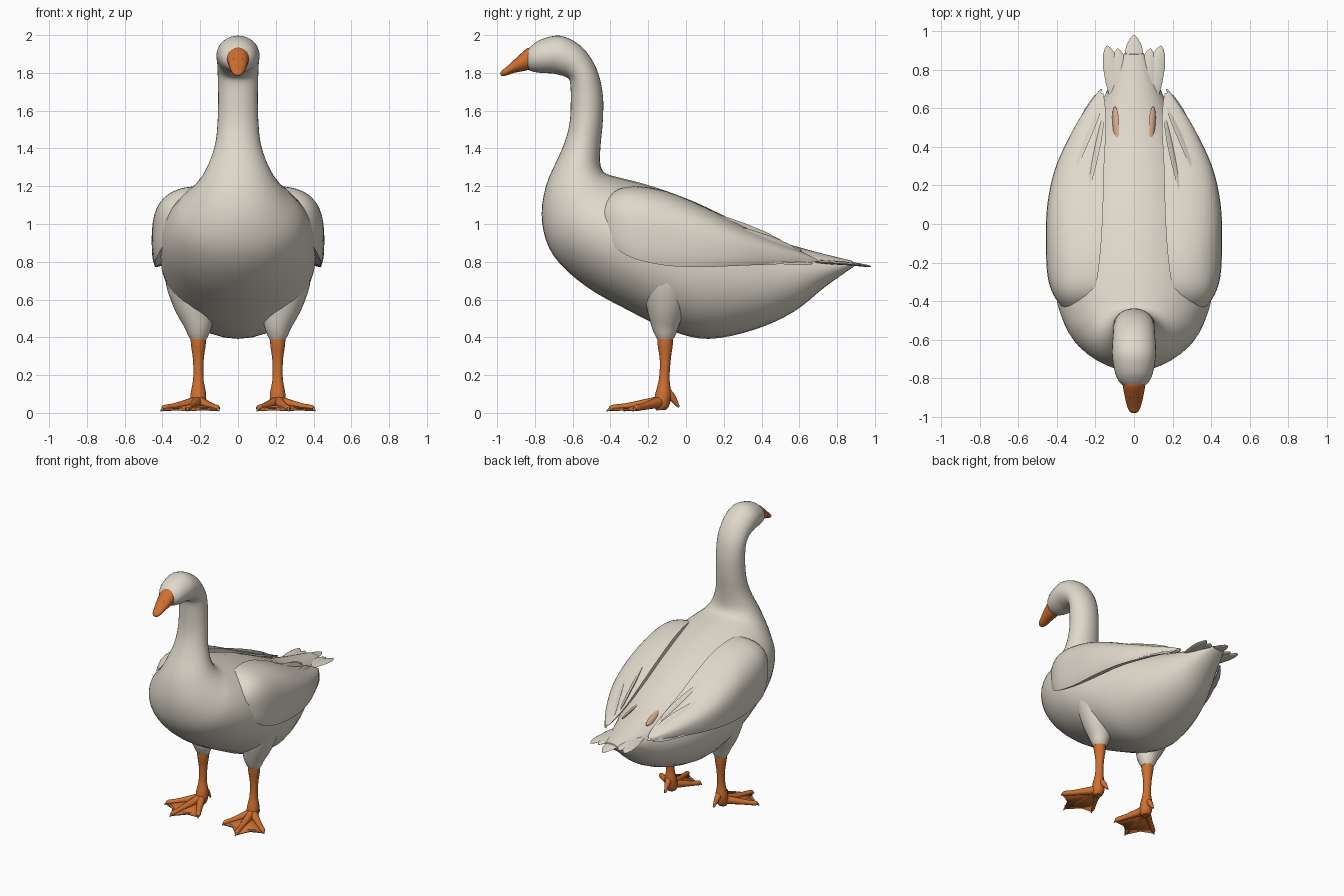
import bpy, bmesh, math
from mathutils import Vector

if "Cube" in bpy.data.objects:
    bpy.data.objects.remove(bpy.data.objects["Cube"])


def material(name, rgb):
    m = bpy.data.materials.new(name)
    m.diffuse_color = (*rgb, 1)
    m.use_nodes = True
    m.node_tree.nodes["Principled BSDF"].inputs["Base Color"].default_value = m.diffuse_color
    return m


PLUMAGE = material("cream plumage", (0.74, 0.69, 0.60))
ORANGE = material("orange skin", (0.62, 0.16, 0.03))
TAN = material("tan down", (0.66, 0.40, 0.25))
CLAW = material("grey tan claw", (0.36, 0.24, 0.16))
NOSTRIL = material("dark red brown", (0.22, 0.05, 0.015))


def make(name, verts, faces, mat, mirror=False, thick=0):
    me = bpy.data.meshes.new(name)
    me.from_pydata([tuple(v) for v in verts], [], faces)
    me.materials.append(mat)
    ob = bpy.data.objects.new(name, me)
    bpy.context.collection.objects.link(ob)
    # make the normals point outward
    bm = bmesh.new()
    bm.from_mesh(me)
    bmesh.ops.recalc_face_normals(bm, faces=bm.faces)
    bm.to_mesh(me)
    bm.free()
    for p in me.polygons:
        p.use_smooth = True
    me.set_sharp_from_angle(angle=math.radians(50))
    if thick:
        mod = ob.modifiers.new("thickness", 'SOLIDIFY')
        mod.thickness, mod.offset = thick, 0
    if mirror:
        mod = ob.modifiers.new("mirror", 'MIRROR')
        mod.use_mirror_merge = False
    return ob


def spline(rows, n=4):
    """Smooth in-between rows (Catmull-Rom)."""
    out, last = [], len(rows) - 1
    for i in range(last):
        quad = list(zip(rows[max(i - 1, 0)], rows[i], rows[i + 1], rows[min(i + 2, last)]))
        for k in range(n):
            t = k / n
            out.append([0.5 * (2 * b + (c - a) * t + (2 * a - 5 * b + 4 * c - d) * t * t
                               + (3 * b - a - 3 * c + d) * t ** 3) for a, b, c, d in quad])
    return out + [list(rows[-1])]


def loft(name, rings, mat, mirror=False):
    n = len(rings[0])
    verts = [v for r in rings for v in r]
    faces = [(i * n + j, i * n + (j + 1) % n, (i + 1) * n + (j + 1) % n, (i + 1) * n + j)
             for i in range(len(rings) - 1) for j in range(n)]
    faces += [tuple(reversed(range(n))), tuple(range(len(verts) - n, len(verts)))]
    return make(name, verts, faces, mat, mirror)


def profile_loft(name, rows, mat, n=32):
    """Rows: top y, top z, bottom y, bottom z, half width."""
    rings = []
    for ty, tz, by, bz, w in spline(rows):
        ring = []
        for k in range(n):
            a = 2 * math.pi * k / n
            s = 0.5 + 0.5 * math.sin(a)
            ring.append((w * math.cos(a), by + (ty - by) * s, bz + (tz - bz) * s))
        rings.append(ring)
    return loft(name, rings, mat)


def limb(name, rows, mat, n=14):
    """Mirrored round limb. Rows: x, y, z, radius."""
    rows = spline(rows)
    pts = [Vector(r[:3]) for r in rows]
    rings = []
    for i, p in enumerate(pts):
        d = (pts[min(i + 1, len(pts) - 1)] - pts[max(i - 1, 0)]).normalized()
        u = d.cross(Vector((1, 0, 0))).normalized()
        v = d.cross(u)
        rings.append([p + rows[i][3] * (math.cos(a) * u + math.sin(a) * v)
                      for a in (2 * math.pi * k / n for k in range(n))])
    return loft(name, rings, mat, True)


def feather(name, root, tip, width, up, bow=0.0, mirror=True, mat=PLUMAGE, thick=.01):
    root, tip, up = Vector(root), Vector(tip), Vector(up).normalized()
    side = (tip - root).cross(up).normalized()
    rings = []
    for t, w in ((0, .5), (.2, .85), (.45, 1), (.7, .95), (.87, .7), (.96, .35), (1, .06)):
        c = root.lerp(tip, t) + up * bow * math.sin(math.pi * t)
        rings.append([c + side * w * width * math.cos(a) + up * thick * (0.3 + 0.7 * w) * math.sin(a)
                      for a in (math.pi * k / 4 for k in range(8))])
    return loft(name, rings, mat, mirror)


# Body, neck and head in one sweep from tail to face
profile_loft("body_neck_head", [
    (.88, .805, .89, .775, .05), (.66, .86, .74, .67, .135), (.45, .925, .57, .535, .225),
    (.25, 1.02, .36, .44, .31), (.05, 1.115, .12, .392, .375), (-.12, 1.18, -.08, .435, .405),
    (-.25, 1.22, -.3, .54, .415), (-.35, 1.245, -.53, .67, .39), (-.42, 1.265, -.70, .83, .33),
    (-.445, 1.29, -.762, 1.01, .25), (-.455, 1.335, -.742, 1.2, .178),
    (-.452, 1.42, -.655, 1.4, .124), (-.44, 1.55, -.617, 1.53, .108),
    (-.44, 1.68, -.61, 1.67, .105), (-.465, 1.8, -.615, 1.755, .107),
    (-.515, 1.895, -.64, 1.78, .109), (-.58, 1.96, -.675, 1.79, .113),
    (-.67, 1.997, -.71, 1.797, .113), (-.76, 1.98, -.77, 1.8, .1),
    (-.81, 1.95, -.82, 1.81, .08), (-.845, 1.915, -.85, 1.83, .045)], PLUMAGE)

# Beak with nostrils
profile_loft("beak", [
    (-.80, 1.935, -.80, 1.825, .06), (-.84, 1.93, -.85, 1.812, .057),
    (-.90, 1.878, -.91, 1.80, .046), (-.95, 1.832, -.95, 1.787, .034),
    (-.972, 1.815, -.972, 1.783, .023), (-.981, 1.803, -.981, 1.788, .008)], ORANGE, 20)
feather("nostril", (.022, -.878, 1.888), (.019, -.915, 1.856), .006, (.5, -.6, .6), 0, True, NOSTRIL, .004)

# Folded wings: curved shells. Rows: y, inner top x and z, outer x, bottom z
wing = []
for y, ax, az, bx, bz in spline([
        (-.47, .25, 1.06, .33, .96), (-.39, .215, 1.165, .405, .88), (-.28, .19, 1.2, .447, .81),
        (-.1, .17, 1.172, .457, .77), (.1, .16, 1.09, .45, .765), (.3, .155, .99, .405, .775),
        (.5, .145, .90, .31, .785), (.62, .15, .85, .235, .79), (.68, .16, .82, .19, .80)]):
    mid, arc = bz + .35 * (az - bz), []
    for k in range(15):
        t = math.radians(112) * k / 14
        c = math.cos(t)
        arc.append((math.sin(t) ** .8, math.copysign(abs(c) ** .7, c)))
    ring = [(ax + (bx - ax) * s, y, mid + (az - mid) * c) for s, c in arc]
    ring += [(ax + .8 * (bx - ax) * s, y, mid + .8 * (az - mid) * c) for s, c in reversed(arc)]
    wing.append(ring)
loft("wing", wing, PLUMAGE, True)

# Flight feathers lying over the wings
for root, tip, w, bow in (((.43, .06, .81), (.2, .67, .79), .035, .035),
                          ((.43, .10, .90), (.17, .70, .805), .045, .03),
                          ((.39, .10, .99), (.17, .62, .84), .05, .02),
                          ((.27, .1, 1.05), (.165, .55, .872), .045, .0)):
    feather("flight_feather", root, tip, w, (.75, 0, .6), bow)

# Tan down showing beside the rump
feather("rump_down", (.09, .44, .905), (.10, .61, .86), .022, (.6, 0, .8), 0, True, TAN)

# Tail fan
feather("middle_tail_feather", (0, .6, .83), (0, .98, .775), .055, (0, 0, 1), 0, False)
feather("inner_tail_feather", (.05, .6, .82), (.085, .91, .785), .045, (0, 0, 1))
feather("outer_tail_feather", (.07, .58, .81), (.14, .925, .785), .045, (0, 0, 1))

# Feathered thighs
limb("thigh", [(.26, -.10, .84, .10), (.255, -.10, .72, .13), (.235, -.105, .59, .112),
               (.213, -.11, .48, .08), (.21, -.11, .42, .058), (.21, -.11, .39, .042)], PLUMAGE, 20)

# Legs, toes, claws and webs
limb("leg", [(.21, -.11, .44, .04), (.21, -.11, .37, .041), (.21, -.11, .28, .029),
             (.21, -.115, .18, .028), (.21, -.12, .10, .042), (.21, -.13, .04, .04),
             (.21, -.13, .015, .025)], ORANGE)
TOES = {"inner_toe": (.10, -.33), "middle_toe": (.27, -.42), "outer_toe": (.41, -.28)}
for name, (tx, ty) in TOES.items():
    mx, my = .21 + (tx - .21) * .6, -.13 + (ty + .13) * .6
    ex, ey = .85 * tx + .15 * mx, .85 * ty + .15 * my
    limb(name, [(.21, -.13, .06, .032), (mx, my, .035, .019),
                (.7 * tx + .3 * mx, .7 * ty + .3 * my, .026, .017), (ex, ey, .02, .011)], ORANGE, 10)
    limb(name + "_claw", [(ex, ey, .021, .009), (tx, ty, .009, .003)], CLAW, 8)
limb("hind_toe", [(.21, -.11, .12, .022), (.205, -.075, .085, .02), (.2, -.038, .03, .006)], ORANGE, 10)
make("foot_web", [(.21, -.11, .045), (.105, -.32, .016), (.185, -.33, .02), (.268, -.405, .016),
                  (.32, -.315, .02), (.40, -.275, .016)],
     [(0, 1, 2), (0, 2, 3), (0, 3, 4), (0, 4, 5)], ORANGE, True, .014)

# Worn grey edges of the webs
feather("inner_web_edge", (.15, -.318, .027), (.225, -.35, .027), .010, (0, 0, 1), 0, True, CLAW, .004)
feather("outer_web_edge", (.30, -.335, .027), (.355, -.292, .027), .010, (0, 0, 1), 0, True, CLAW, .004)
